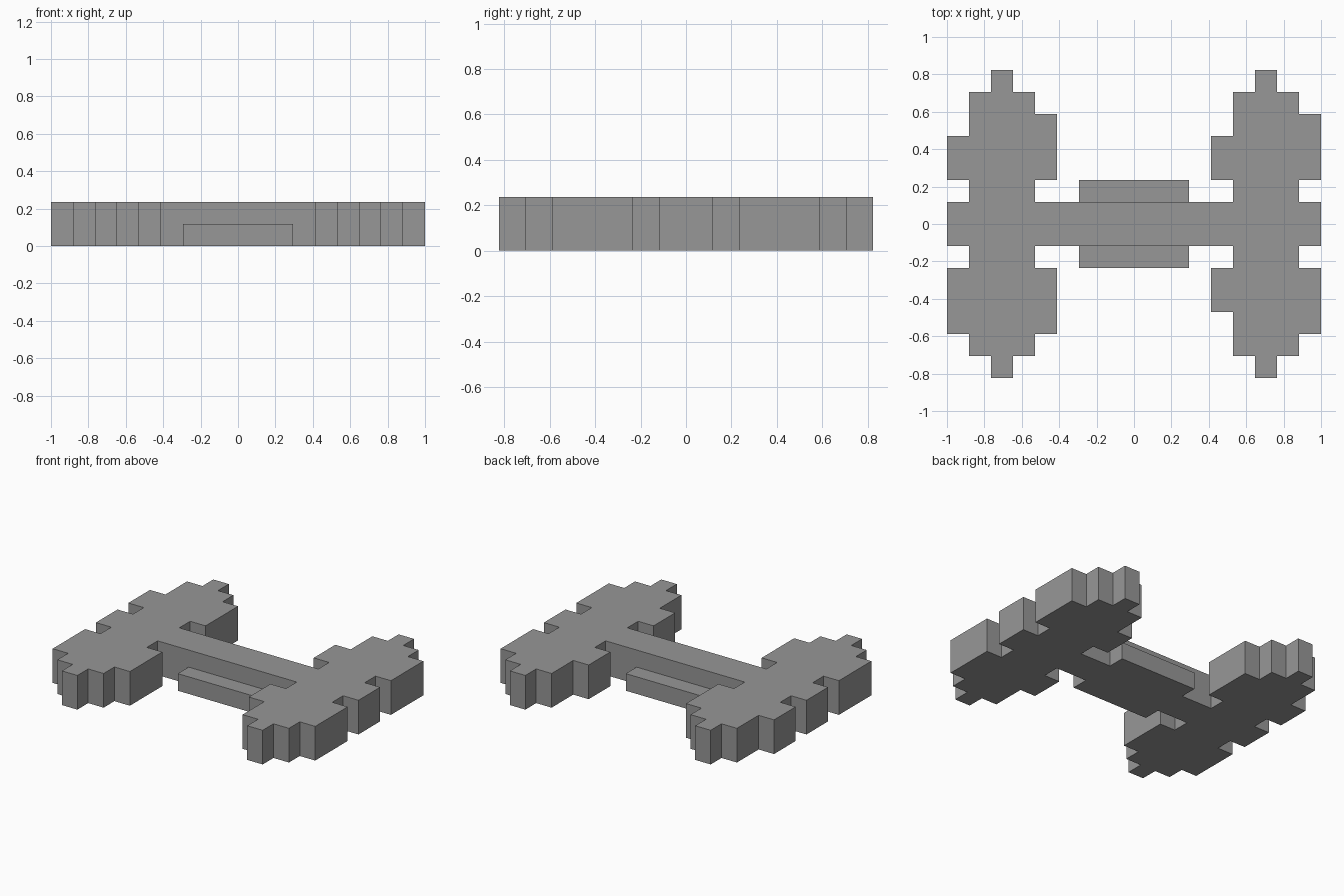
import bpy
import bmesh

if "Cube" in bpy.data.objects:
    bpy.data.objects.remove(bpy.data.objects["Cube"], do_unlink=True)

U = 2 / 17  # one block of the stepped design

grey = bpy.data.materials.new("plain grey")
grey.use_nodes = True
colour = (0.31, 0.31, 0.31, 1)
grey.diffuse_color = colour
grey.node_tree.nodes["Principled BSDF"].inputs["Base Color"].default_value = colour


def extrude_outline(name, outline, height):
    """Solid from a plan outline, in blocks, standing on the ground."""
    bm = bmesh.new()
    base = bm.faces.new([bm.verts.new((x * U, y * U, 0)) for x, y in outline])
    top = bmesh.ops.extrude_face_region(bm, geom=[base], use_keep_orig=True)
    verts = [g for g in top["geom"] if isinstance(g, bmesh.types.BMVert)]
    bmesh.ops.translate(bm, verts=verts, vec=(0, 0, height * U))
    bmesh.ops.recalc_face_normals(bm, faces=bm.faces)
    mesh = bpy.data.meshes.new(name)
    bm.to_mesh(mesh)
    bm.free()
    mesh.materials.append(grey)
    obj = bpy.data.objects.new(name, mesh)
    bpy.context.collection.objects.link(obj)


def slab(name, x0, x1, y0, y1, height):
    extrude_outline(name, [(x0, y0), (x1, y0), (x1, y1), (x0, y1)], height)


def pod(name, cx, minus_teeth, plus_teeth):
    """Long stepped body with pointed ends and teeth (y ranges) on both sides."""
    pts = [(-.5, -7), (.5, -7), (.5, -6), (1.5, -6)]
    for a, b in plus_teeth:
        pts += [(1.5, a), (2.5, a), (2.5, b), (1.5, b)]
    pts += [(1.5, 6), (.5, 6), (.5, 7), (-.5, 7), (-.5, 6), (-1.5, 6)]
    for a, b in reversed(minus_teeth):
        pts += [(-1.5, b), (-2.5, b), (-2.5, a), (-1.5, a)]
    pts += [(-1.5, -6), (-.5, -6)]
    extrude_outline(name, [(cx + x, y) for x, y in pts], 2)


# Side pods
pod("right_pod", -6, [(-5, -2), (-1, 1), (2, 4)], [(-5, -2), (2, 5)])
pod("left_pod", 6, [(-4, -2), (2, 4)], [(-5, -2), (-1, 1), (2, 5)])

# Central bar and the low ledges along it
slab("central_bar", -4.5, 4.5, -1, 1, 2)
slab("front_ledge", -2.5, 2.5, -2, -1, 1)
slab("back_ledge", -2.5, 2.5, 1, 2, 1)
